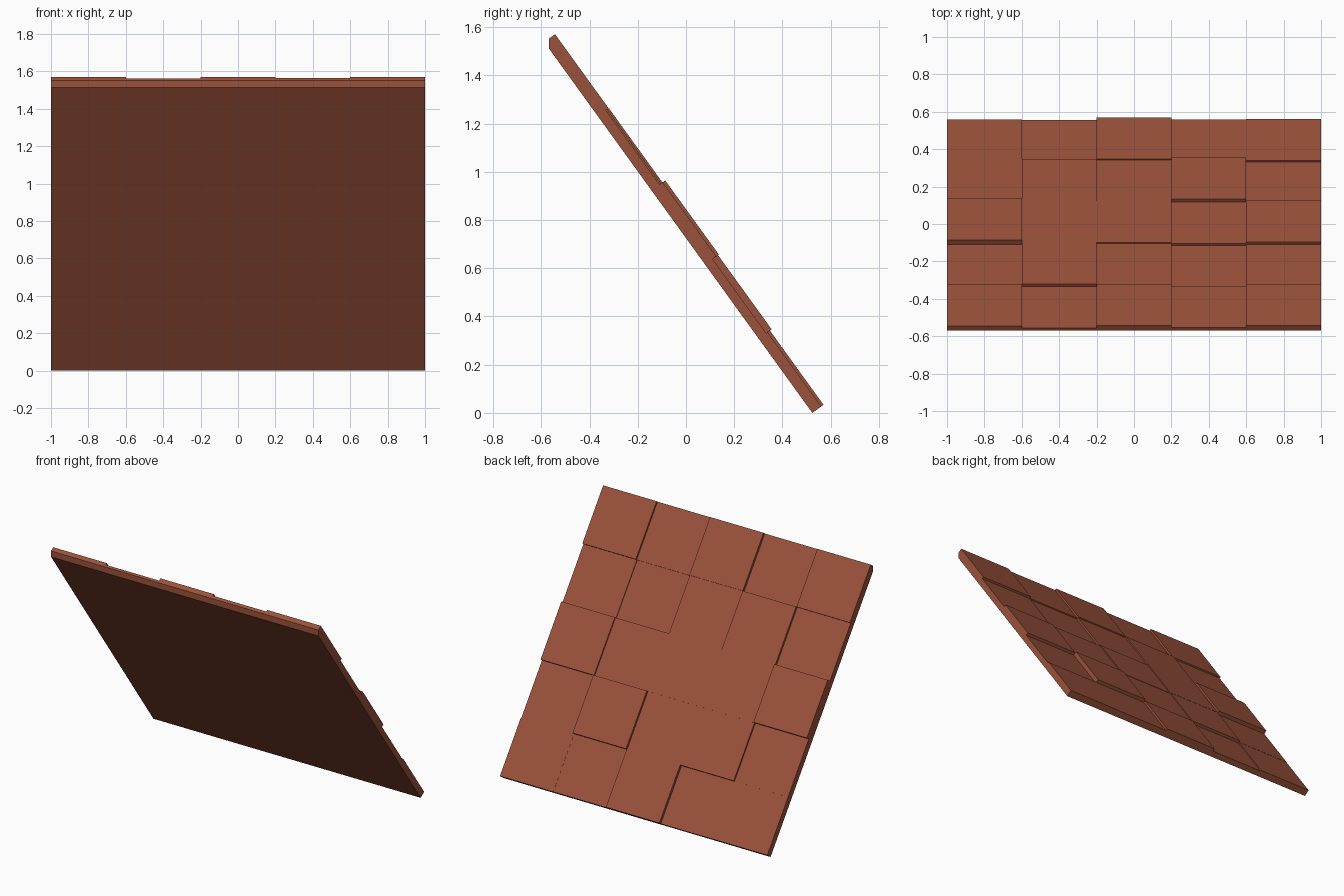
import bpy
from mathutils import Vector

if "Cube" in bpy.data.objects:
    bpy.data.objects.remove(bpy.data.objects["Cube"])

# Single terracotta colour
clay = bpy.data.materials.new("terracotta")
clay.diffuse_color = (0.328, 0.084, 0.043, 1)
clay.use_nodes = True
clay.node_tree.nodes["Principled BSDF"].inputs["Base Color"].default_value = clay.diffuse_color

# Sloped roof frame in the y-z plane: down-slope and outward directions
under_top = Vector((-0.569, 1.512))
under_low = Vector((0.524, 0.0))
down = (under_low - under_top).normalized()
out = Vector((-down.y, down.x))
PLATE = 0.0234
deck_top = under_top + Vector((0, 0.04))       # plumb cut at the ridge
deck_low = under_low + out * PLATE             # square cut at the eave


def prism(name, section, x0, x1):
    """Extrude a four-point y-z section along x."""
    verts = [(x, p.x, p.y) for x in (x0, x1) for p in section]
    faces = [(3, 2, 1, 0), (4, 5, 6, 7)]
    faces += [(i, (i + 1) % 4, (i + 1) % 4 + 4, i + 4) for i in range(4)]
    mesh = bpy.data.meshes.new(name)
    mesh.from_pydata(verts, [], faces)
    mesh.materials.append(clay)
    mesh.validate()
    ob = bpy.data.objects.new(name, mesh)
    bpy.context.collection.objects.link(ob)
    # consistent outward normals
    import bmesh
    bm = bmesh.new()
    bm.from_mesh(mesh)
    bmesh.ops.recalc_face_normals(bm, faces=bm.faces)
    bm.to_mesh(mesh)
    bm.free()


# Backing board
prism("roof_board", [under_top, under_low, deck_low, deck_top], -1, 1)

# Tile thickness, rows from ridge to eave, columns from -x to +x
thickness = [
    (0.028, 0.015, 0.032, 0.020, 0.032),
    (0.018, 0.033, 0.025, 0.013, 0.018),
    (0.047, 0.034, 0.030, 0.025, 0.034),
    (0.022, 0.033, 0.028, 0.043, 0.015),
    (0.021, 0.015, 0.034, 0.021, 0.022),
]

# Tiles
for r, row in enumerate(thickness):
    a = deck_top.lerp(deck_low, r / 5)
    b = deck_top.lerp(deck_low, (r + 1) / 5)
    for c, t in enumerate(row):
        x = -1 + 0.4 * c
        prism(f"roof_tile_{r + 1}_{c + 1}", [a, b, b + out * t, a + out * t], x, x + 0.4)
